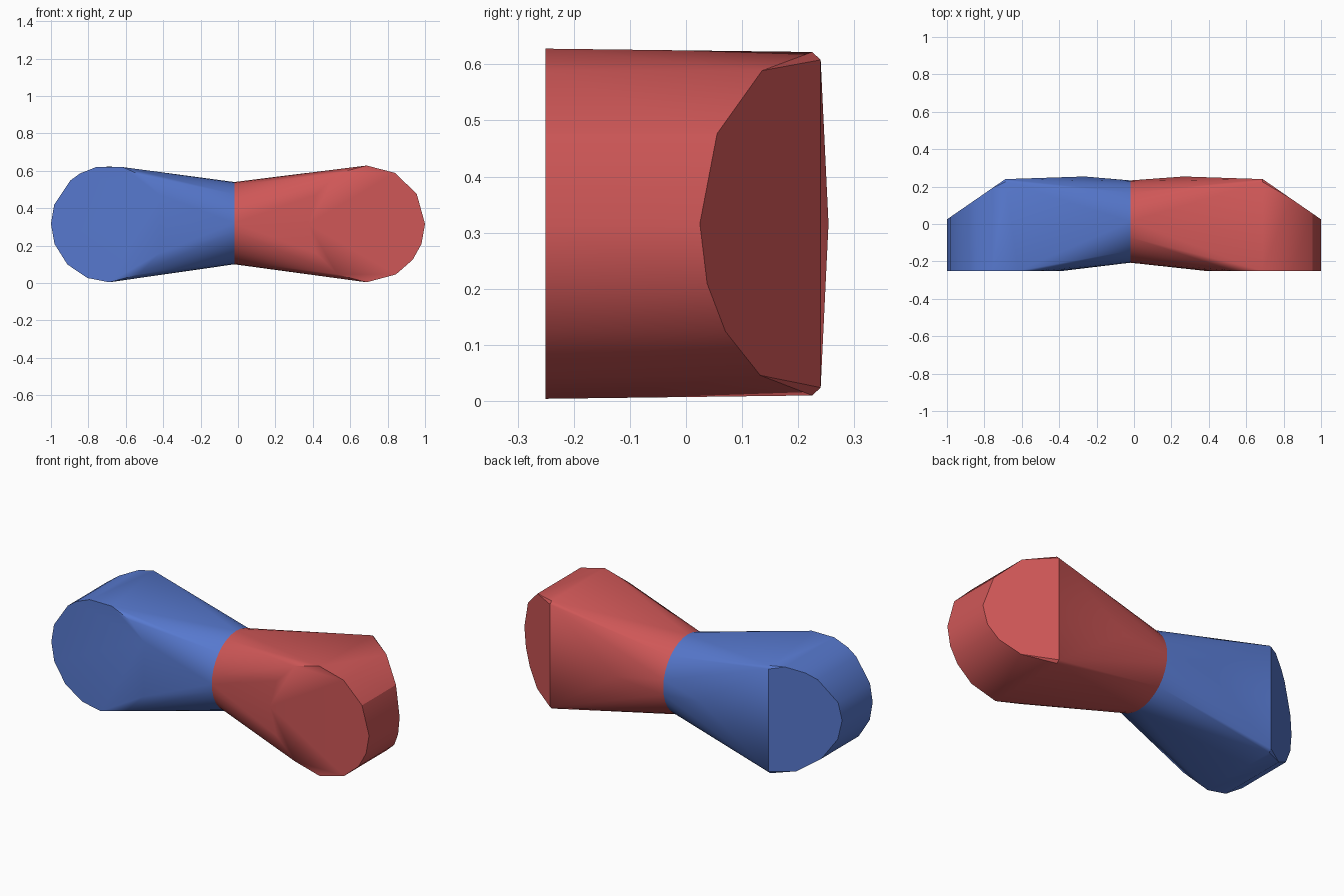
import bpy, bmesh, math

if "Cube" in bpy.data.objects:
    bpy.data.objects.remove(bpy.data.objects["Cube"])

MID_Z, RADIUS, HUB_X = 0.316, 0.312, 0.688   # rounded end
FRONT_Y, BACK_Y = -0.25, 0.24
WAIST_X, WAIST_Y, WAIST_Z, WAIST_R = -0.02, 0.013, 0.32, 0.22


def make_material(name, color):
    mat = bpy.data.materials.new(name)
    mat.use_nodes = True
    mat.diffuse_color = color
    mat.node_tree.nodes["Principled BSDF"].inputs["Base Color"].default_value = color
    return mat


def lobe(name, side, angles, mat):
    """One half: a round waist flaring to a disc with a chamfered back."""
    bm = bmesh.new()
    add = bm.verts.new

    # Front disc
    for a in angles:
        t = math.radians(a)
        x = HUB_X + RADIUS * math.cos(t)
        z = MID_Z + RADIUS * math.sin(t)
        add((side * x, FRONT_Y, z))
        # Outer half runs back to the slanted end plane
        if -85 < a < 85:
            add((side * x, BACK_Y - 0.69 * (x - HUB_X), z))

    # Back edge of the slanted end, with slightly clipped corners
    for s in (-1, 1):
        add((side * HUB_X, BACK_Y, MID_Z + s * (RADIUS - 0.02)))
        add((side * HUB_X, BACK_Y - 0.015, MID_Z + s * (RADIUS - 0.006)))

    # Shallow peak on the back
    add((side * 0.265, 0.254, MID_Z))

    # Waist ring
    for i in range(32):
        t = math.tau * i / 32
        add((WAIST_X, WAIST_Y + WAIST_R * math.cos(t), WAIST_Z + WAIST_R * math.sin(t)))

    bmesh.ops.convex_hull(bm, input=bm.verts[:])
    bmesh.ops.delete(bm, geom=[v for v in bm.verts if not v.link_faces], context='VERTS')
    bmesh.ops.dissolve_limit(bm, angle_limit=math.radians(0.5),
                             verts=bm.verts[:], edges=bm.edges[:])
    bmesh.ops.recalc_face_normals(bm, faces=bm.faces[:])
    mesh = bpy.data.meshes.new(name)
    bm.to_mesh(mesh)
    bm.free()
    mesh.materials.append(mat)
    obj = bpy.data.objects.new(name, mesh)
    bpy.context.collection.objects.link(obj)
    bpy.ops.object.select_all(action='DESELECT')
    obj.select_set(True)
    bpy.context.view_layer.objects.active = obj
    bpy.ops.object.shade_smooth_by_angle(angle=math.radians(30))
    return obj


red = make_material("red", (0.62, 0.095, 0.095, 1))
blue = make_material("blue", (0.095, 0.19, 0.62, 1))

# Angles of the disc corners, measured from the outer tip
lobe("left_lobe", 1, (0, 31, 61, 90, 120, 150, 180, 210, 240, 270, -60, -38, -20), red)
lobe("right_lobe", -1, (0, 19, 48, 60, 77, 103, 125, 150, 180, 210, 240, 270, -68, -44, -20), blue)
